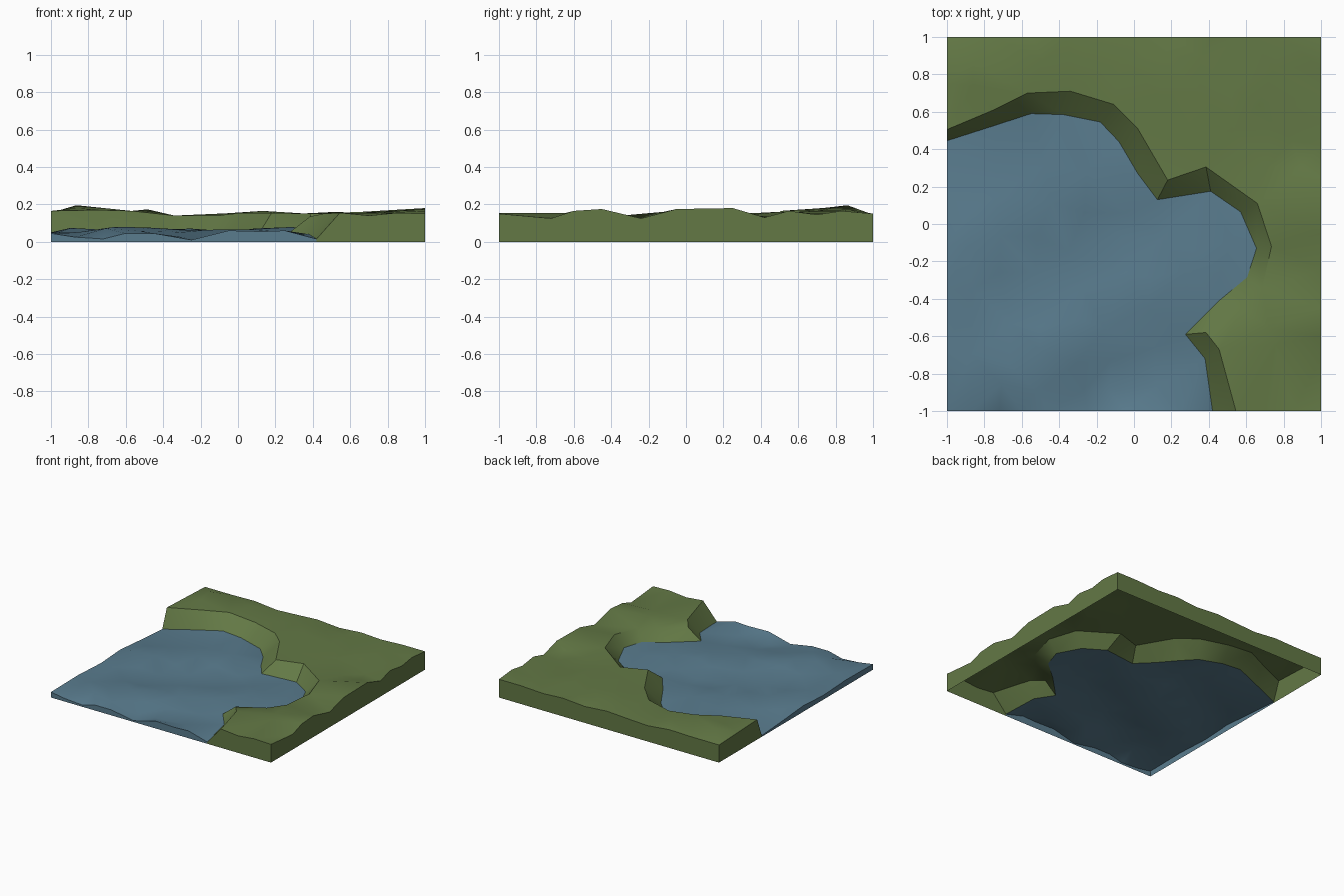
import bpy, bmesh, math, random
from mathutils import Vector, noise
from mathutils.geometry import delaunay_2d_cdt, intersect_point_line

if "Cube" in bpy.data.objects:
    bpy.data.objects.remove(bpy.data.objects["Cube"])

random.seed(4)

# Shoreline where the cliff foot meets the water, from left side to front side
SHORE = [(-1, .445, .01), (-.75, .525, .04), (-.55, .59, .06), (-.38, .585, .05),
         (-.18, .545, .03), (-.08, .44, .03), (.02, .27, .05), (.125, .13, .065),
         (.41, .175, .055), (.57, .065, .06), (.655, -.13, .07), (.605, -.285, .07),
         (.455, -.41, .06), (.275, -.59, .05), (.38, -.72, .04), (.42, -1, .015)]
# Upper rim of the cliff, dipping at the beach
RIM = [(-1, .505, .165), (-.75, .61, .17), (-.57, .70, .165), (-.34, .71, .14),
       (-.11, .64, .14), (.02, .51, .155), (.18, .235, .155), (.385, .305, .15),
       (.66, .11, .16), (.735, -.12, .16), (.685, -.345, .14), (.58, -.455, .13),
       (.385, -.58, .135), (.455, -.67, .15), (.545, -1, .155)]
# Profiles along the straight sides of the tile
LAND_FRONT = [(.7, .14), (.85, .155), (1, .15)]
LAND_RIGHT = [(-.72, .125), (-.6, .165), (-.45, .175), (-.24, .125), (-.05, .175),
              (.25, .18), (.42, .13), (.55, .165), (.7, .145), (.83, .165), (1, .15)]
LAND_BACK = [(.8, .15), (.6, .14), (.42, .15), (.22, .135), (.02, .15), (-.15, .14),
             (-.35, .13), (-.55, .15), (-.75, .145), (-1, .145)]
WATER_LEFT = [(.15, .03), (-.1, .05), (-.35, .035), (-.65, .05), (-1, .045)]
WATER_FRONT = [(-.87, .025), (-.72, .015), (-.6, .045), (-.45, .045), (-.25, .01),
               (-.05, .06), (.13, .055), (.25, .06)]
# Low hills: x, y, added height
HILLS = [(-.87, .83, .045), (-.55, .85, .03), (.05, .78, .035), (.42, .55, .035),
         (.85, .15, .03), (.8, .8, .02), (.85, -.5, .025), (.62, -.78, -.03)]


def land_height(x, y):
    z = .143 + .025 * noise.noise(Vector((x * 2.6, y * 2.6, 1.7)))
    return z + sum(h * math.exp(-((x - a) ** 2 + (y - b) ** 2) / .025) for a, b, h in HILLS)


def water_height(x, y):
    s = -.53 * x + .85 * y          # swell runs diagonally
    return (.047 + .022 * math.cos(2 * math.pi * (s - .36) / .7)
            + .022 * noise.noise(Vector((x * 2.5, y * 2.5, 5))))


def material(name, rgb):
    m = bpy.data.materials.new(name)
    m.diffuse_color = (*rgb, 1)
    m.use_nodes = True
    m.node_tree.nodes["Principled BSDF"].inputs["Base Color"].default_value = m.diffuse_color
    return m


def sheet(name, outline, ridge, height, step, mat):
    """Triangulated height sheet with a skirt on the tile sides."""
    pts = list(outline)
    n = len(pts)
    edges = [(i, (i + 1) % n) for i in range(n)]
    if ridge:
        chain = [pts.index(ridge[0])] + list(range(n, n + len(ridge) - 2)) + [pts.index(ridge[-1])]
        pts += ridge[1:-1]
        edges += list(zip(chain, chain[1:]))
    segs = [(Vector(pts[a][:2]), Vector(pts[b][:2])) for a, b in edges]

    def clearance(p):
        best = 9
        for a, b in segs:
            t = max(0, min(1, intersect_point_line(p, a, b)[1]))
            best = min(best, (a.lerp(b, t) - p).length)
        return best

    # scattered interior points
    count = int(2 / step)
    for i in range(count):
        for j in range(count):
            p = Vector((-1 + (i + .5 + random.uniform(-.3, .3)) * step,
                        -1 + (j + .5 + random.uniform(-.3, .3)) * step))
            if clearance(p) > .1:
                pts.append((p.x, p.y, height(p.x, p.y)))

    vs, _, fs, orig, _, _ = delaunay_2d_cdt([Vector(p[:2]) for p in pts], edges, [], 1, 1e-5)
    bm = bmesh.new()
    verts = [bm.verts.new((v.x, v.y, pts[o[0]][2] if o else height(v.x, v.y)))
             for v, o in zip(vs, orig)]
    for f in fs:
        bm.faces.new([verts[k] for k in f])
    for f in bm.faces:
        f.normal_update()
        if f.normal.z < 0:
            f.normal_flip()
    bmesh.ops.delete(bm, geom=[v for v in bm.verts if not v.link_faces], context='VERTS')

    # skirt down to the ground along the square border
    foot = {}

    def drop(v):
        if v not in foot:
            foot[v] = bm.verts.new((v.co.x, v.co.y, 0))
        return foot[v]

    for e in [e for e in bm.edges if e.is_boundary]:
        loop = e.link_loops[0]
        a, b = loop.vert, loop.link_loop_next.vert
        if any(abs(abs(a.co[k]) - 1) < 1e-4 and abs(a.co[k] - b.co[k]) < 1e-4 for k in (0, 1)):
            bm.faces.new((b, a, drop(a), drop(b)))

    mesh = bpy.data.meshes.new(name)
    bm.to_mesh(mesh)
    bm.free()
    mesh.materials.append(mat)
    ob = bpy.data.objects.new(name, mesh)
    bpy.context.collection.objects.link(ob)
    bpy.ops.object.select_all(action='DESELECT')
    ob.select_set(True)
    bpy.context.view_layer.objects.active = ob
    bpy.ops.object.shade_smooth_by_angle(angle=math.radians(30))
    return ob


# Land with cliff and beach
land_outline = (SHORE + [RIM[-1]] + [(x, -1, z) for x, z in LAND_FRONT]
                + [(1, y, z) for y, z in LAND_RIGHT]
                + [(x, 1, z) for x, z in LAND_BACK]
                + [(-1, .75, .155), RIM[0]])
sheet("land", land_outline, RIM, land_height, .2, material("grass", (.125, .19, .06)))

# Rippled water
water_outline = (SHORE[::-1] + [(-1, y, z) for y, z in WATER_LEFT]
                 + [(x, -1, z) for x, z in WATER_FRONT])
sheet("water", water_outline, None, water_height, .2, material("water", (.1, .2, .27)))
